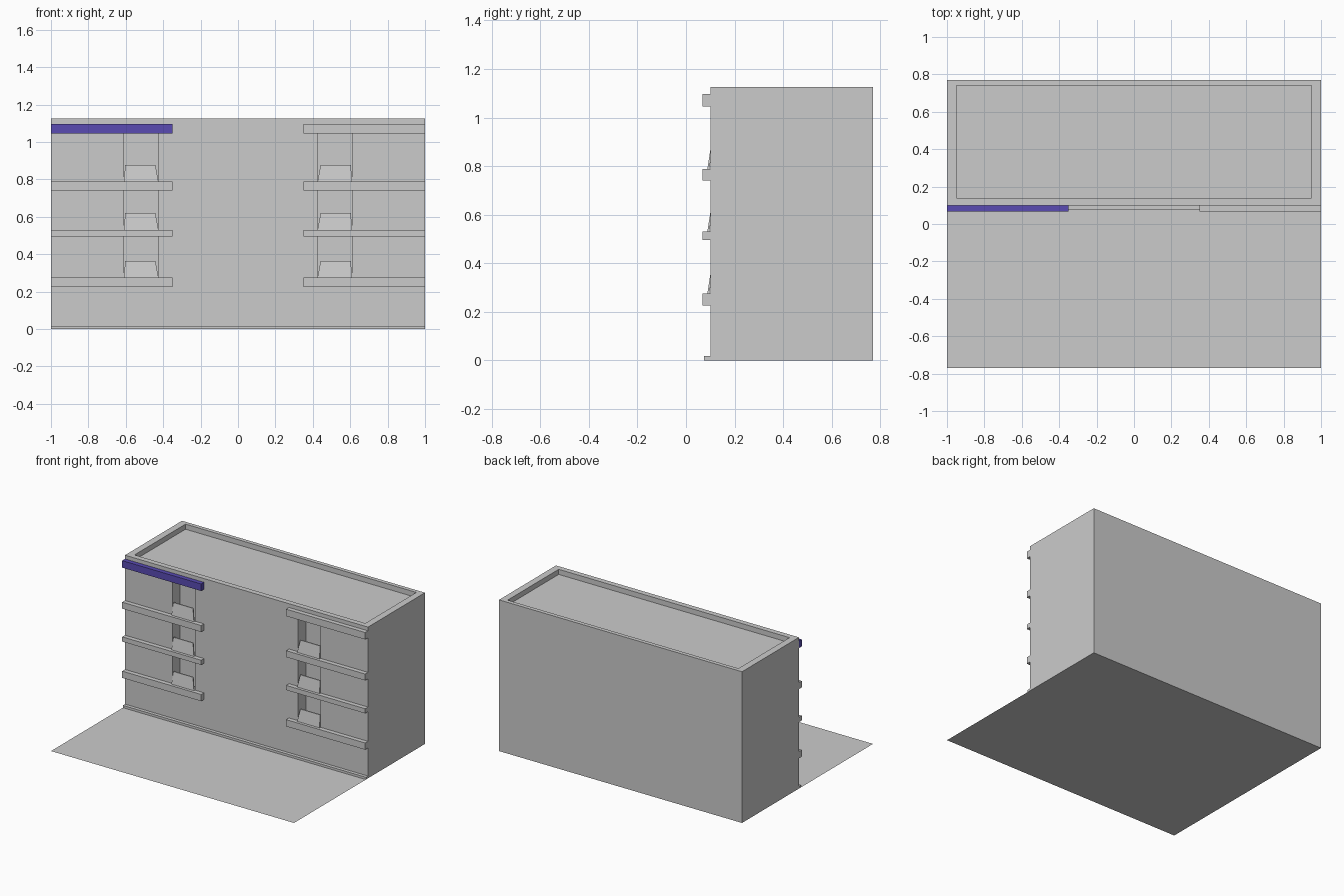
import bpy

if "Cube" in bpy.data.objects:
    bpy.data.objects.remove(bpy.data.objects["Cube"])

FACADE = 0.10  # y of the front wall
BACK = 0.77


def mesh(name, verts, faces):
    me = bpy.data.meshes.new(name)
    me.from_pydata(verts, [], faces)
    ob = bpy.data.objects.new(name, me)
    bpy.context.collection.objects.link(ob)
    return ob


def box(name, x, y, z):
    verts = [(a, b, c) for c in z for b in y for a in x]
    faces = [(0, 2, 3, 1), (4, 5, 7, 6), (0, 1, 5, 4),
             (2, 6, 7, 3), (0, 4, 6, 2), (1, 3, 7, 5)]
    return mesh(name, verts, faces)


def cut(target, name, x, y, z):
    cutter = box(name, x, y, z)
    cutter.hide_render = True
    mod = target.modifiers.new(name, 'BOOLEAN')
    mod.operation = 'DIFFERENCE'
    mod.solver = 'EXACT'
    mod.object = cutter
    bpy.context.view_layer.objects.active = target
    bpy.ops.object.modifier_apply(modifier=name)
    bpy.data.objects.remove(cutter)


def span(s, a, b):
    return sorted((s * a, s * b))


# Ground slab under building and forecourt
mesh("ground_plane", [(-1, -0.77, 0), (1, -0.77, 0), (1, 0.77, 0), (-1, 0.77, 0)],
     [(0, 1, 2, 3)])

# Main block with sunken roof and two vertical window bays
building = box("building", (-1, 1), (FACADE, BACK), (0, 1.125))
cut(building, "roof_recess", (-0.95, 0.95), (0.14, 0.74), (1.087, 1.3))
for s in (-1, 1):
    cut(building, "bay_recess", span(s, 0.425, 0.61), (0.0, FACADE + 0.09), (0.25, 1.07))

# Low plinth along the facade
box("plinth", (-1, 1), (0.075, FACADE), (0, 0.017))

# Blue accent for the upper left ledge
blue = bpy.data.materials.new("blue_accent")
blue.diffuse_color = (0.10, 0.07, 0.45, 1)
blue.use_nodes = True
blue.node_tree.nodes["Principled BSDF"].inputs["Base Color"].default_value = blue.diffuse_color

# Horizontal ledges and slightly tilted railing panels
ledges = [(0.225, 0.275), (0.495, 0.53), (0.74, 0.788), (1.045, 1.097)]
for s, side in ((-1, "left"), (1, "right")):
    for i, z in enumerate(ledges):
        ledge = box(f"{side}_ledge_{i + 1}", span(s, 0.35, 1.0), (0.067, FACADE), z)
        if s < 0 and i == 3:
            ledge.data.materials.append(blue)
    for i, (_, z0) in enumerate(ledges[:3]):
        z1 = z0 + 0.09
        profile = [(0.425, z0, 0.088), (0.61, z0, 0.088),
                   (0.603, z1, 0.102), (0.442, z1, 0.102)]
        verts = [(s * x, y + d, z) for d in (0, 0.008) for x, z, y in profile]
        faces = [(0, 3, 2, 1), (4, 5, 6, 7)]
        faces += [(k, (k + 1) % 4, (k + 1) % 4 + 4, k + 4) for k in range(4)]
        if s < 0:
            faces = [f[::-1] for f in faces]
        mesh(f"{side}_railing_{i + 1}", verts, faces)
